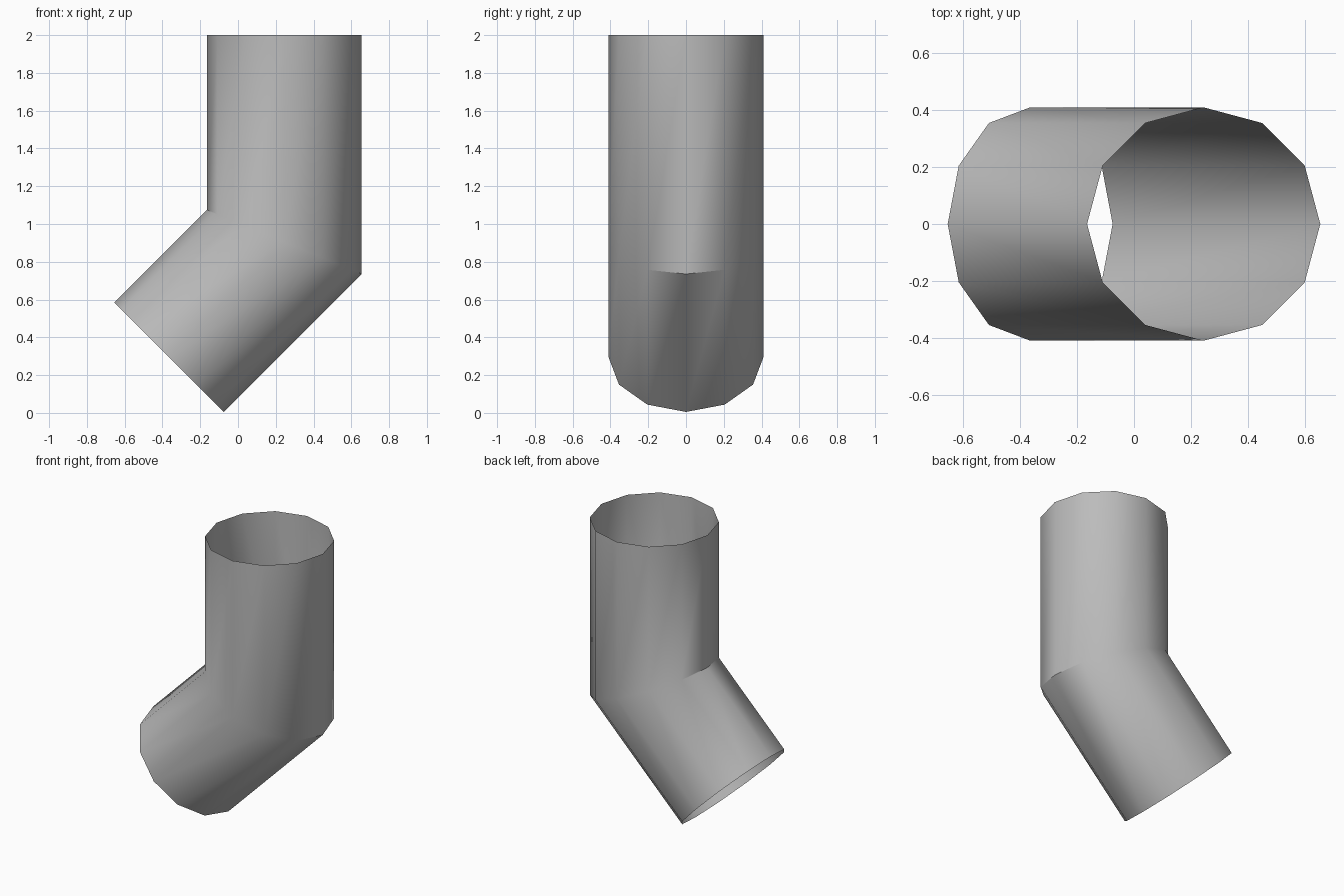
import bpy, bmesh, math
from mathutils import Vector

if "Cube" in bpy.data.objects:
    bpy.data.objects.remove(bpy.data.objects["Cube"])

SIDES, RADIUS = 12, 0.41

# Plain grey material
grey = bpy.data.materials.new("pipe_grey")
grey.use_nodes = True
colour = (0.5, 0.5, 0.5, 1)
grey.diffuse_color = colour
grey.node_tree.nodes["Principled BSDF"].inputs["Base Color"].default_value = colour

# Each ring: centre, direction across the bend, radius along that direction
slant, mitre = math.radians(45), math.radians(22.5)
rings = [
    (Vector((-0.365, 0, 0.295)), slant, RADIUS),
    (Vector((0.245, 0, 0.905)), mitre, RADIUS / math.cos(mitre)),
    (Vector((0.245, 0, 2.0)), 0, RADIUS),
]

# Open, thin-walled elbow pipe swept through the rings
bm = bmesh.new()
loops = []
for centre, tilt, reach in rings:
    across = Vector((math.cos(tilt), 0, -math.sin(tilt))) * reach
    side = Vector((0, RADIUS, 0))
    angles = [2 * math.pi * i / SIDES for i in range(SIDES)]
    loops.append([bm.verts.new(centre + across * math.cos(a) + side * math.sin(a))
                  for a in angles])
for low, high in zip(loops, loops[1:]):
    for i in range(SIDES):
        j = (i + 1) % SIDES
        bm.faces.new((low[i], low[j], high[j], high[i]))

mesh = bpy.data.meshes.new("elbow_pipe")
bm.to_mesh(mesh)
bm.free()
mesh.materials.append(grey)
pipe = bpy.data.objects.new("elbow_pipe", mesh)
bpy.context.collection.objects.link(pipe)

# Smooth around the pipe, sharp at the tight part of the bend
bpy.ops.object.select_all(action="DESELECT")
pipe.select_set(True)
bpy.context.view_layer.objects.active = pipe
bpy.ops.object.shade_smooth_by_angle(angle=math.radians(36))
